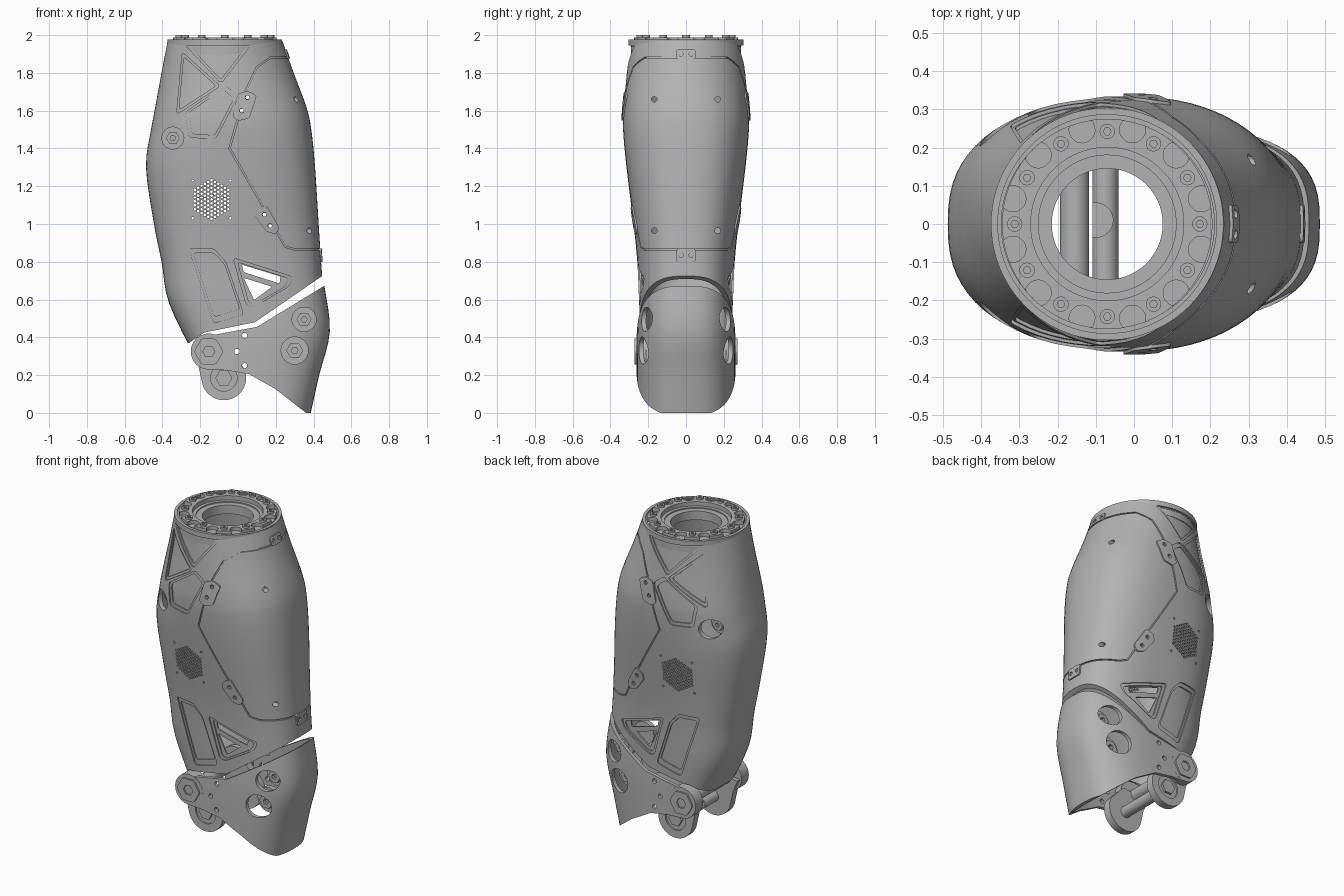
import bpy, bmesh, math
from mathutils import Vector

if "Cube" in bpy.data.objects:
    bpy.data.objects.remove(bpy.data.objects["Cube"], do_unlink=True)

grey = bpy.data.materials.new("plain grey")
grey.use_nodes = True
grey.diffuse_color = (0.45, 0.45, 0.45, 1)
grey.node_tree.nodes["Principled BSDF"].inputs["Base Color"].default_value = grey.diffuse_color


def finish(bm, name):
    bmesh.ops.recalc_face_normals(bm, faces=bm.faces)
    mesh = bpy.data.meshes.new(name)
    bm.to_mesh(mesh)
    bm.free()
    mesh.materials.append(grey)
    obj = bpy.data.objects.new(name, mesh)
    bpy.context.collection.objects.link(obj)
    return obj


def smooth_rows(rows, steps=4):
    """Catmull-Rom interpolation between the section rows."""
    out = []
    for i in range(len(rows) - 1):
        p, q, r, s = (rows[min(max(i + k, 0), len(rows) - 1)] for k in (-1, 0, 1, 2))
        for j in range(steps):
            t = j / steps
            out.append([b + t / 2 * (c - a + t * (2*a - 5*b + 4*c - d + t * (3*b - a - 3*c + d)))
                        for a, b, c, d in zip(p, q, r, s)])
    return out + [rows[-1]]


def loft(name, rows, off=0.0, wall=None, count=72):
    """Egg-shaped super-ellipse sections; solid, or a tube when wall is given."""
    bm = bmesh.new()

    def ring(row, grow):
        z, back, front, mid, half, power = row
        verts = []
        for k in range(count):
            a = math.tau * k / count
            c, s = math.cos(a), math.sin(a)
            reach = (front - mid if c > 0 else mid - back) + grow
            x = mid + reach * math.copysign(abs(c) ** (2 / power), c)
            y = (half + grow) * math.copysign(abs(s) ** (2 / power), s)
            verts.append(bm.verts.new((x, y, z)))
        return verts

    rows = smooth_rows(rows)
    rings = [ring(r, off) for r in rows]
    if wall:
        rings += [ring(r, off - wall) for r in reversed(rows)]
        rings.append(rings[0])
    else:
        bm.faces.new(rings[0])
        bm.faces.new(rings[-1])
    for lo, hi in zip(rings, rings[1:]):
        for k in range(count):
            n = (k + 1) % count
            bm.faces.new((lo[k], lo[n], hi[n], hi[k]))
    return finish(bm, name)


def prism(name, shapes, axis="y", start=-0.7, end=0.7, round_by=0.0):
    """Extrude outlines (x,z) along y, (y,z) along x or (x,y) along z."""
    place = {"y": lambda u, v, w: (u, w, v), "x": lambda u, v, w: (w, u, v),
             "z": lambda u, v, w: (u, v, w)}[axis]
    bm = bmesh.new()
    for pts in shapes:
        a = [bm.verts.new(place(u, v, start)) for u, v in pts]
        b = [bm.verts.new(place(u, v, end)) for u, v in pts]
        bm.faces.new(a)
        bm.faces.new(b)
        sides = [bm.faces.new((a[i - 1], a[i], b[i], b[i - 1])) for i in range(len(a))]
        if round_by:
            edges = [bm.edges.get((p, q)) for p, q in zip(a, b)]
            bmesh.ops.bevel(bm, geom=edges, offset=round_by, segments=4, profile=0.5,
                            affect="EDGES", clamp_overlap=True)
    return finish(bm, name)


def disc(u, v, r, sides=32, turn=0.0):
    return [(u + r * math.cos(turn + math.tau * k / sides),
             v + r * math.sin(turn + math.tau * k / sides)) for k in range(sides)]


def strip(pts, width):
    """Outline of a thin band that follows a path."""
    vs = [Vector(p) for p in pts]
    left, right = [], []
    for i, p in enumerate(vs):
        d = (vs[min(i + 1, len(vs) - 1)] - vs[max(i - 1, 0)]).normalized()
        n = Vector((-d.y, d.x)) * width / 2
        left.append(tuple(p + n))
        right.append(tuple(p - n))
    return left + right[::-1]


def shrink(pts, f):
    c = sum((Vector(p) for p in pts), Vector((0, 0))) / len(pts)
    return [tuple(c + (Vector(p) - c) * f) for p in pts]


def combine(obj, cutter, op="DIFFERENCE"):
    mod = obj.modifiers.new("cut", "BOOLEAN")
    mod.operation, mod.solver, mod.object = op, "EXACT", cutter
    with bpy.context.temp_override(object=obj, active_object=obj):
        bpy.ops.object.modifier_apply(modifier=mod.name)
    bpy.data.objects.remove(cutter, do_unlink=True)
    return obj


# Main shell sections: z, back x, front x, widest x, half width, roundness
BODY = [(0.3, -0.23, 0.46, 0, 0.235, 2.8), (0.58, -0.365, 0.455, 0, 0.248, 2.8),
        (0.8, -0.405, 0.44, 0, 0.258, 2.7), (1.0, -0.445, 0.427, 0, 0.278, 2.6),
        (1.3, -0.487, 0.408, -0.01, 0.315, 2.5), (1.5, -0.46, 0.388, -0.02, 0.333, 2.4),
        (1.62, -0.438, 0.362, -0.03, 0.33, 2.3), (1.8, -0.405, 0.295, -0.05, 0.313, 2.1),
        (1.97, -0.372, 0.235, -0.07, 0.298, 2)]
shell = loft("main_shell", BODY, wall=0.025)
combine(shell, prism("bottom_cut", [[(-0.7, 0.1), (-0.7, 0.37), (-0.26, 0.37), (-0.18, 0.425),
                                     (0.09, 0.48), (0.7, 0.9), (0.7, 0.1)]]))


def recess(shapes, depth, round_by=0.0):
    cutter = prism("recess_cutter", shapes, round_by=round_by)
    combine(cutter, loft("recess_floor", BODY, -depth))
    combine(shell, cutter)


# Recessed side panels with a stepped border, and the seam of the front cover
panels = [[(-0.28, 1.95), (0.07, 1.95), (-0.09, 1.745)],
          [(-0.295, 1.91), (-0.095, 1.73), (-0.325, 1.58)],
          [(-0.07, 1.735), (0, 1.68), (-0.12, 1.45), (-0.26, 1.46), (-0.28, 1.59)],
          [(-0.26, 0.87), (-0.13, 0.87), (-0.065, 0.8), (0.03, 0.52), (-0.13, 0.475)],
          [(-0.025, 0.82), (0.29, 0.72), (0.27, 0.67), (0.08, 0.56), (0.045, 0.57)]]
recess(panels, 0.008, 0.018)
recess([shrink(p, 0.85) for p in panels], 0.016, 0.014)
seam = [(0.7, 1.88), (0.17, 1.88), (0.1, 1.83), (0.04, 1.7), (-0.045, 1.4),
        (0.14, 1.08), (0.25, 0.88), (0.3, 0.865), (0.7, 0.865)]
recess([strip(seam, 0.008)], 0.008)

# Window openings, bolt wells and screw holes through both sides
windows = [[(0.02, 0.785), (0.225, 0.722), (0.22, 0.685), (0.03, 0.745)],
           [(0.03, 0.715), (0.18, 0.668), (0.085, 0.597)]]
combine(shell, prism("window_cutter", windows, round_by=0.008))
side_screws = [(0.05, 1.67), (0.02, 1.6), (0.14, 1.05), (0.17, 0.99)]
combine(shell, prism("well_cutter", [disc(-0.345, 1.455, 0.058)]))
combine(shell, prism("screw_cutter", [disc(u, v, 0.01, 10) for u, v in side_screws]))
combine(shell, prism("front_screw_cutter", [disc(s * 0.168, z, 0.015, 12)
                     for s in (-1, 1) for z in (0.965, 1.66)], "x", 0, 0.7))

# Hexagonal grille
grille, pitch = [], 0.0205
for row in range(-5, 6):
    for col in range(11 - abs(row)):
        u = (col - (10 - abs(row)) / 2) * pitch
        grille.append(disc(-0.14 + row * pitch * 0.866, 1.13 + u, 0.0075, 6))
grille += [disc(-0.14 + i * 0.1, 1.13 + j * 0.1, 0.007, 6) for i in (-1, 1) for j in (-1, 1)]
combine(shell, prism("grille_cutter", grille))


# Raised fastening tabs
def tab(name, outline, screws, axis="y", start=-0.7):
    obj = prism(name, [outline], axis, start, round_by=0.012)
    combine(obj, loft("tab_top", BODY, 0.008), "INTERSECT")
    combine(obj, loft("tab_bottom", BODY, -0.012))
    combine(obj, prism("tab_holes", [disc(u, v, 0.012, 12) for u, v in screws], axis, start))


tab("upper_side_tabs", [(0.0, 1.69), (0.05, 1.705), (0.1, 1.68), (0.06, 1.56), (0.0, 1.545),
                        (-0.03, 1.57)], side_screws[:2])
tab("lower_side_tabs", [(0.1, 1.08), (0.15, 1.1), (0.22, 0.98), (0.2, 0.945), (0.15, 0.96),
                        (0.09, 1.04)], side_screws[2:])
for name, low, high in (("upper_front_tab", 1.875, 1.925), ("lower_front_tab", 0.8, 0.87)):
    mid = (low + high) / 2
    tab(name, [(-0.05, low), (0.05, low), (0.05, high), (-0.05, high)],
        [(-0.027, mid), (0.027, mid)], "x", 0)

# Top mounting ring
CX = -0.07


def annulus(name, outer, inner, low, high):
    obj = prism(name, [disc(CX, 0, outer, 96)], "z", low, high)
    return combine(obj, prism("bore", [disc(CX, 0, inner, 96)], "z", low - 0.1, high + 0.1))


annulus("top_lip", 0.304, 0.286, 1.945, 1.976)
annulus("mounting_plate", 0.292, 0.145, 1.9, 1.955)
annulus("inner_collar", 0.2, 0.18, 1.94, 1.962)
flange = annulus("bolt_flange", 0.275, 0.2, 1.95, 1.988)
spots = [math.tau * k / 12 for k in range(12)]
combine(flange, prism("pockets", [disc(CX + 0.255 * math.cos(a + math.pi / 12),
        0.255 * math.sin(a + math.pi / 12), 0.034, 20) for a in spots], "z", 1.965, 2.1))
bosses = prism("flange_bolts", [disc(CX + 0.242 * math.cos(a), 0.242 * math.sin(a), 0.02, 20)
                                for a in spots], "z", 1.96, 2.0)
combine(bosses, prism("bolt_sockets", [disc(CX + 0.242 * math.cos(a), 0.242 * math.sin(a), 0.01, 6)
                                       for a in spots], "z", 1.985, 2.1))

# Lower ankle fairing: an open, hollow wrap-round guard
GUARD = [(-0.1, -0.9, 0.36, 0, 0.258, 2.7), (0.0, -0.9, 0.385, 0, 0.26, 2.7),
         (0.2, -0.9, 0.43, 0, 0.262, 2.8), (0.43, -0.9, 0.486, 0, 0.26, 2.8),
         (0.67, -0.9, 0.458, 0, 0.248, 2.8), (0.85, -0.9, 0.43, 0, 0.24, 2.8)]
guard = loft("ankle_guard", GUARD, wall=0.022)
combine(guard, prism("guard_outline", [[(-0.2, 0.4), (0.1, 0.455), (0.6, 0.76), (0.6, 0),
        (0.36, 0), (0.2, 0.125), (0.06, 0.205), (-0.06, 0.225), (-0.16, 0.23), (-0.23, 0.27),
        (-0.25, 0.34)]]), "INTERSECT")
wells = [(0.35, 0.495, 0.064), (0.3, 0.33, 0.072)]
combine(guard, prism("guard_wells", [disc(*w) for w in wells]))
combine(guard, prism("guard_screws", [disc(u, v, 0.014, 12) for u, v in
                                      ((0.035, 0.41), (-0.005, 0.325), (0.035, 0.25))]))

# Parts repeated on both sides
PIVOT, LINK = (-0.155, 0.325), (-0.075, 0.185)
for side, s in (("left", 1), ("right", -1)):
    def part(name, outline, inner, outer, round_by=0.0):
        return prism(side + "_" + name, [outline], "y", s * inner, s * outer, round_by)

    for label, (u, v, r), depth in (("upper_bolt", (-0.345, 1.455, 0.058), 0.155),
                                    ("guard_bolt_a", wells[0], 0.115),
                                    ("guard_bolt_b", wells[1], 0.125)):
        part(label + "_seat", disc(u, v, r + 0.005), depth - 0.03, depth)
        head = part(label + "_head", disc(u, v, r * 0.62, 6), depth - 0.01, depth + 0.03)
        combine(head, prism("socket", [disc(u, v, r * 0.25, 6)], "y", s * (depth + 0.01), s * 0.5))
    # Pivot boss with a hexagonal cap
    part("pivot_boss", disc(*PIVOT, 0.095, 48), 0.19, 0.262)
    cap = part("pivot_cap", disc(*PIVOT, 0.078, 6), 0.25, 0.272, 0.01)
    combine(cap, prism("socket", [disc(*PIVOT, 0.032, 6)], "y", s * 0.262, s * 0.5))
    # Link plate below the pivot
    link = part("link_plate", [(-0.24, 0.32), (-0.21, 0.25)] +
                [(LINK[0] + 0.118 * math.cos(a), LINK[1] + 0.118 * math.sin(a))
                 for a in (math.radians(d) for d in range(190, 391, 10))] + [(-0.06, 0.34)],
                0.165, 0.212)
    combine(link, prism("link_recess", [disc(*LINK, 0.07)], "y", s * 0.202, s * 0.5))
    part("link_bolt", disc(*LINK, 0.045, 6), 0.19, 0.216)

# Cross axles
prism("pivot_axle", [disc(*PIVOT, 0.038)], "y", -0.2, 0.2)
axle = prism("link_axle", [disc(*LINK, 0.034)], "y", -0.18, 0.18)
combine(axle, prism("axle_notch", [disc(-0.1, 0.01, 0.045)], "z", 0.18, 0.4))

# Smooth shading with crisp edges
bpy.ops.object.select_all(action="DESELECT")
for obj in bpy.context.scene.objects:
    if obj.type == "MESH" and obj.data.materials and obj.data.materials[0] == grey:
        obj.select_set(True)
        bpy.context.view_layer.objects.active = obj
bpy.ops.object.shade_smooth_by_angle(angle=math.radians(28))
